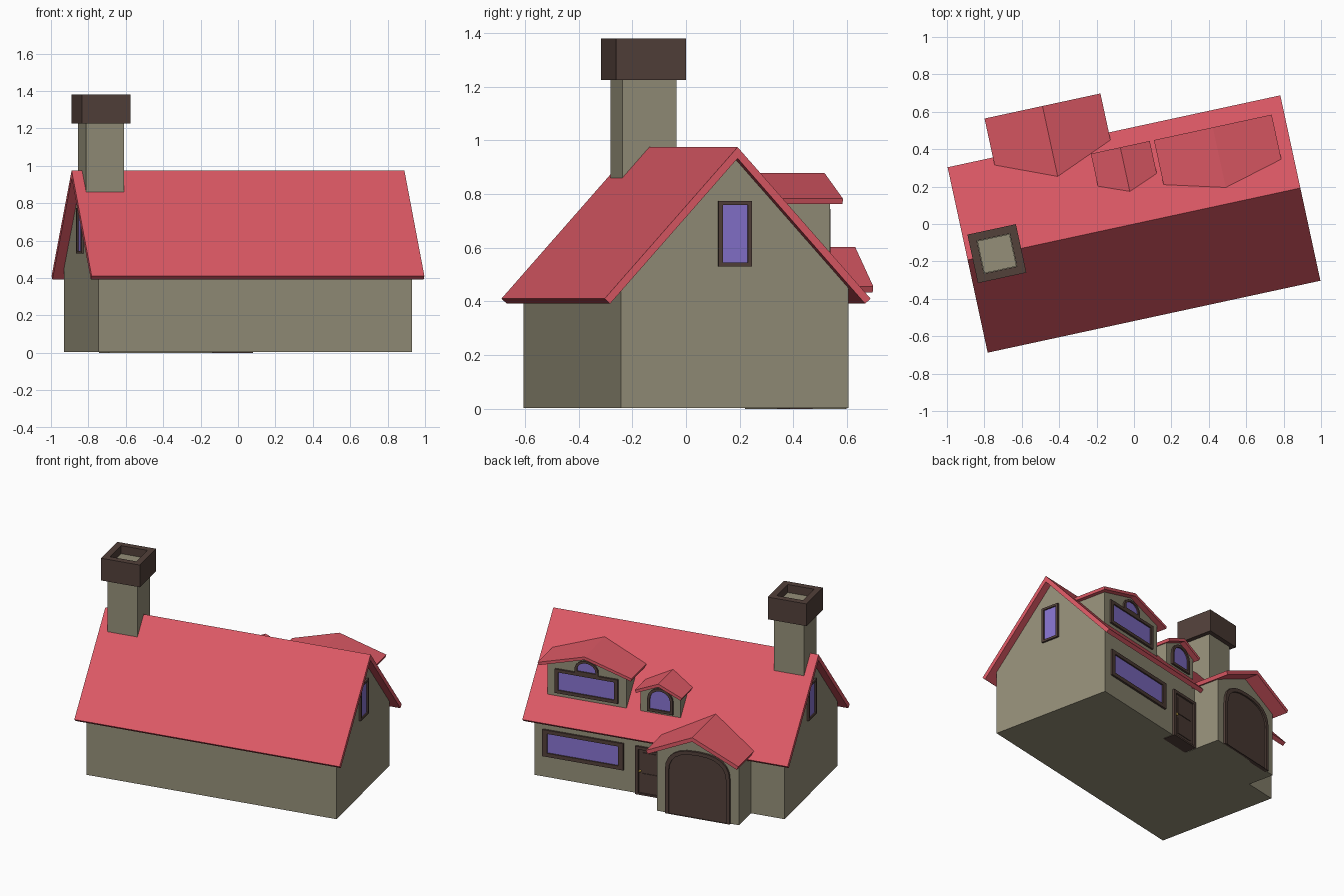
import bpy, bmesh, math

if "Cube" in bpy.data.objects:
    bpy.data.objects.remove(bpy.data.objects["Cube"])

TURN = math.radians(12.2)          # the whole house is turned about z
SLOPE = 1.114                      # main roof rise over run
RIDGE = 0.975


def material(name, rgb):
    m = bpy.data.materials.new(name)
    m.diffuse_color = (*rgb, 1)
    m.use_nodes = True
    m.node_tree.nodes["Principled BSDF"].inputs["Base Color"].default_value = m.diffuse_color
    return m


RED = material("roof_red", (0.72, 0.10, 0.13))
STONE = material("wall_stone", (0.30, 0.275, 0.19))
BROWN = material("dark_brown", (0.085, 0.052, 0.042))
GLASS = material("window_violet", (0.24, 0.17, 0.62))
GOLD = material("knob_gold", (0.75, 0.5, 0.08))

# profile plane + extrusion direction: u along ridge, v across, z up
AXES = {'u': lambda a, b, d: (d, a, b),
        'v': lambda a, b, d: (a, d, b),
        'z': lambda a, b, d: (a, b, d)}


def finish(name, bm, mat):
    bmesh.ops.recalc_face_normals(bm, faces=bm.faces[:])
    me = bpy.data.meshes.new(name)
    bm.to_mesh(me)
    bm.free()
    me.materials.append(mat)
    ob = bpy.data.objects.new(name, me)
    ob.rotation_euler.z = TURN
    bpy.context.collection.objects.link(ob)
    return ob


def prism(name, pts, d0, d1, mat, axis='v'):
    bm = bmesh.new()
    lo, hi = [[bm.verts.new(AXES[axis](a, b, d)) for a, b in pts] for d in (d0, d1)]
    bm.faces.new(lo)
    bm.faces.new(hi)
    for i in range(len(pts)):
        j = (i + 1) % len(pts)
        bm.faces.new((lo[i], lo[j], hi[j], hi[i]))
    return finish(name, bm, mat)


def ring(name, outer, inner, d0, d1, mat, axis='v'):
    bm = bmesh.new()
    loops = [[bm.verts.new(AXES[axis](a, b, d)) for a, b in p]
             for p, d in ((outer, d0), (outer, d1), (inner, d1), (inner, d0))]
    n = len(outer)
    for k in range(4):
        p, q = loops[k], loops[(k + 1) % 4]
        for i in range(n):
            j = (i + 1) % n
            bm.faces.new((p[i], p[j], q[j], q[i]))
    return finish(name, bm, mat)


def rect(c, h, z0, z1):
    return [(c - h, z0), (c + h, z0), (c + h, z1), (c - h, z1)]


def arch(c, h, z0, spring, top, power=2.0, n=12):
    pts = [(c - h, z0), (c + h, z0)]
    for i in range(n + 1):
        t = math.pi * i / n
        co, si = math.cos(t), math.sin(t)
        x = math.copysign(abs(co) ** (2 / power), co)
        pts.append((c + h * x, spring + (top - spring) * abs(si) ** (2 / power)))
    return pts


def gable_roof(name, c, half, ridge, slope, thick, d0, d1, axis='v'):
    k = math.hypot(1, slope)
    dx, dz = thick * slope / k, thick / k          # square-cut eaves
    eave = ridge - slope * half
    pts = [(c - half, eave), (c, ridge), (c + half, eave),
           (c + half - dx, eave - dz), (c, ridge - thick * k), (c - half + dx, eave - dz)]
    return prism(name, pts, d0, d1, RED, axis)


def gable_wall(name, c, half, z0, ridge, slope, d0, d1, axis='v'):
    side = ridge - slope * half
    pts = [(c - half, z0), (c + half, z0), (c + half, side), (c, ridge), (c - half, side)]
    return prism(name, pts, d0, d1, STONE, axis)


def window(name, outer, inner, wall, axis='v', side=1):
    ring(name + "_frame", outer, inner, wall - 0.01 * side, wall + 0.013 * side, BROWN, axis)
    prism(name + "_glass", inner, wall - 0.01 * side, wall + 0.004 * side, GLASS, axis)


# Main house body and roof
gable_wall("house_walls", 0, 0.434, 0.003, RIDGE - 0.022, SLOPE, -0.858, 0.858, 'u')
gable_roof("main_roof", 0, 0.507, RIDGE, SLOPE, 0.028, -0.91, 0.91, 'u')

# Gable end windows
for side, label in ((1, "right"), (-1, "left")):
    window(label + "_gable_window", rect(0, 0.064, 0.53, 0.775),
           rect(0, 0.048, 0.545, 0.76), 0.858 * side, 'u', side)


# Chimney stack with hollow cap
def square(h):
    return [(a - 0.75, b) for a, b in rect(0, h, -h, h)]


prism("chimney_stack", square(0.103), 0.80, 1.23, STONE, 'z')
ring("chimney_cap", square(0.1326), square(0.09), 1.225, 1.38, BROWN, 'z')
prism("chimney_flue", square(0.088), 1.22, 1.325, STONE, 'z')

# Garage wing: walls, roof, arched door
GC = -0.345
gable_wall("garage_walls", GC, 0.282, 0.0, 0.588, 0.46, 0.36, 0.623)
gable_roof("garage_roof", GC, 0.317, 0.602, 0.46, 0.026, 0.32, 0.72)
g_in = arch(GC, 0.198, 0.0, 0.29, 0.44, 2.5)
ring("garage_door_frame", arch(GC, 0.222, 0.0, 0.30, 0.464, 2.5), g_in, 0.61, 0.638, BROWN)
prism("garage_door", g_in, 0.61, 0.628, BROWN)

# Small dormer
SC = 0.015
gable_wall("small_dormer_walls", SC, 0.137, 0.5, 0.768, 0.44, 0.18, 0.378)
gable_roof("small_dormer_roof", SC, 0.161, 0.78, 0.44, 0.02, 0.165, 0.416)
window("small_dormer_window", arch(SC, 0.088, 0.567, 0.65, 0.735),
       arch(SC, 0.07, 0.585, 0.65, 0.717), 0.378)

# Large dormer with wide window and half-round light above
LC = 0.521
gable_wall("large_dormer_walls", LC, 0.272, 0.5, 0.866, 0.295, 0.12, 0.378)
gable_roof("large_dormer_roof", LC, 0.322, 0.878, 0.295, 0.02, 0.08, 0.416)
window("large_dormer_window", rect(LC, 0.216, 0.578, 0.745),
       rect(LC, 0.192, 0.6, 0.724), 0.378)
window("half_round_window", arch(LC, 0.08, 0.745, 0.77, 0.835),
       arch(LC, 0.063, 0.757, 0.77, 0.82), 0.378)

# Ground floor window
window("ground_window", rect(LC, 0.278, 0.149, 0.335), rect(LC, 0.244, 0.175, 0.31), 0.434)

# Front door with panels and knob
DC = 0.05
ring("door_frame", rect(DC, 0.11, 0.0, 0.335), rect(DC, 0.09, 0.012, 0.315), 0.36, 0.448, BROWN)
prism("door_leaf", rect(DC, 0.09, 0.012, 0.315), 0.37, 0.437, BROWN)
for i, (z0, z1) in enumerate(((0.035, 0.15), (0.18, 0.295))):
    prism(f"door_panel_{i + 1}", rect(DC, 0.065, z0, z1), 0.43, 0.442, BROWN)
bm = bmesh.new()
bmesh.ops.create_icosphere(bm, subdivisions=2, radius=0.009)
bmesh.ops.translate(bm, verts=bm.verts[:], vec=(DC + 0.079, 0.445, 0.165))
finish("door_knob", bm, GOLD)
